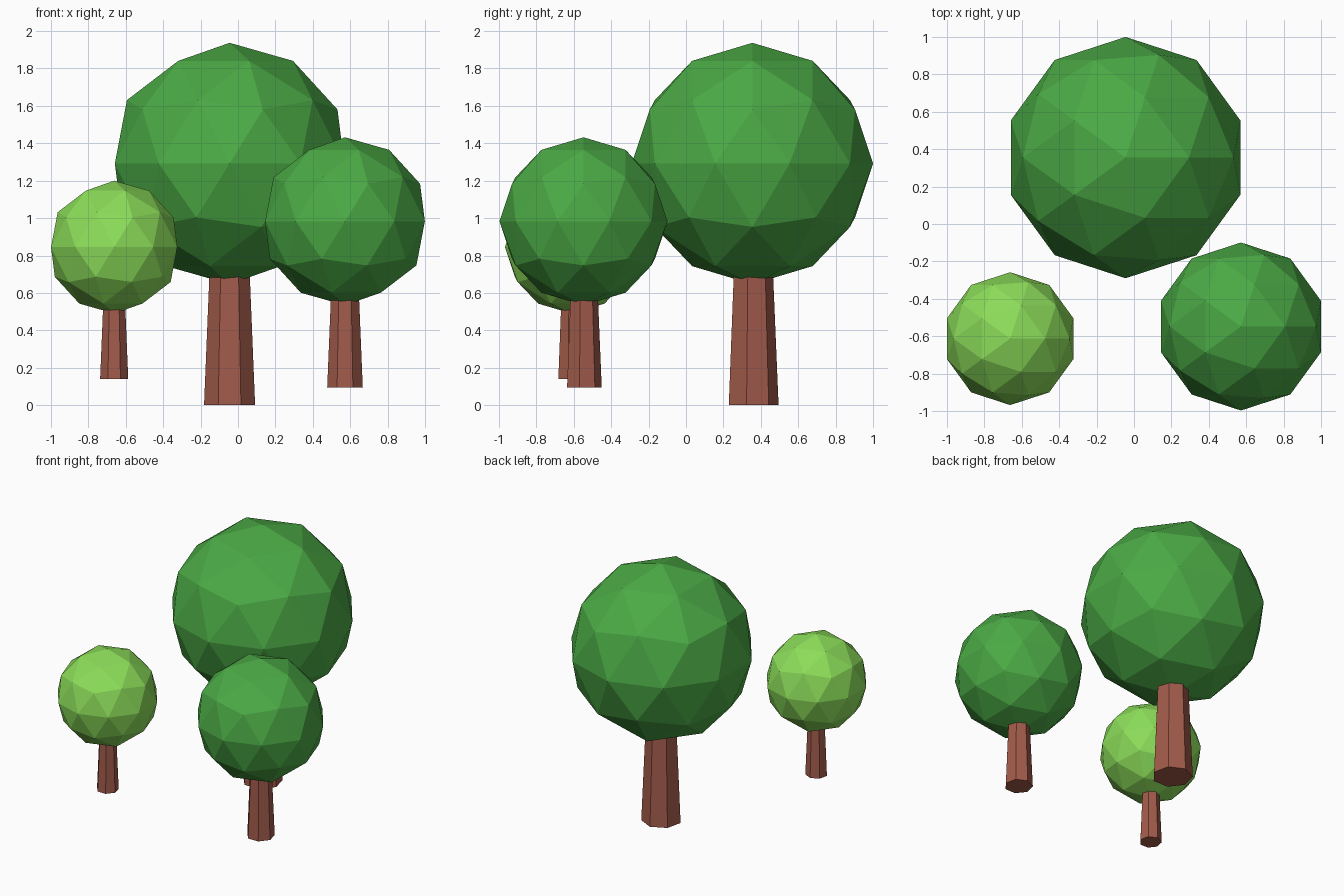
import bpy

if "Cube" in bpy.data.objects:
    bpy.data.objects.remove(bpy.data.objects["Cube"])


def make_material(name, color):
    mat = bpy.data.materials.new(name)
    mat.diffuse_color = (*color, 1.0)
    mat.use_nodes = True
    mat.node_tree.nodes["Principled BSDF"].inputs["Base Color"].default_value = mat.diffuse_color
    return mat


bark = make_material("bark", (0.36, 0.105, 0.07))
green = make_material("green_leaves", (0.07, 0.40, 0.06))
lime = make_material("lime_leaves", (0.26, 0.72, 0.10))


def add_tree(name, x, y, base, center, radius, leaves):
    s = radius / 0.645
    # Tapered seven-sided trunk, its top hidden inside the crown
    height = 0.95 * s
    bpy.ops.mesh.primitive_cone_add(
        vertices=7, radius1=0.14 * s, radius2=0.10 * s, depth=height,
        location=(x, y, base + height / 2))
    trunk = bpy.context.object
    trunk.name = name + "_trunk"
    trunk.data.materials.append(bark)
    # Faceted round crown
    bpy.ops.mesh.primitive_ico_sphere_add(
        subdivisions=2, radius=radius, location=(x, y, center))
    crown = bpy.context.object
    crown.name = name + "_crown"
    crown.data.materials.append(leaves)


add_tree("large_tree", -0.045, 0.355, 0.0, 1.292, 0.645, green)
add_tree("medium_tree", 0.572, -0.548, 0.095, 0.983, 0.449, green)
add_tree("small_tree", -0.662, -0.613, 0.14, 0.845, 0.355, lime)
